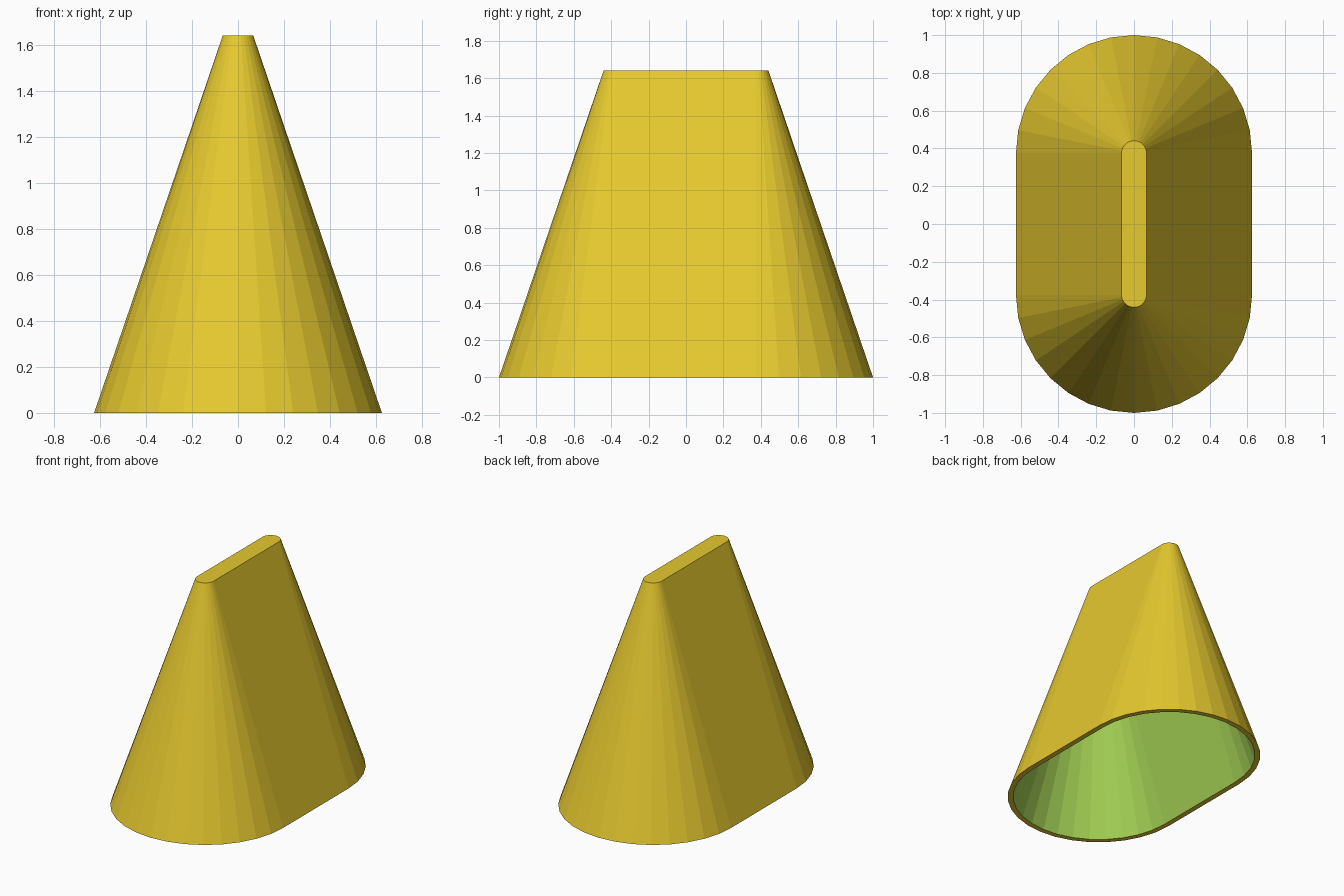
import bpy, bmesh, math

if "Cube" in bpy.data.objects:
    bpy.data.objects.remove(bpy.data.objects["Cube"])

STRAIGHT = 0.375   # half length of the straight sides
SEGMENTS = 16      # facets per rounded end


def make_material(name, rgb):
    mat = bpy.data.materials.new(name)
    linear = [((c / 255 + 0.055) / 1.055) ** 2.4 for c in rgb]
    mat.diffuse_color = (*linear, 1)
    mat.use_nodes = True
    mat.node_tree.nodes["Principled BSDF"].inputs["Base Color"].default_value = mat.diffuse_color
    return mat


def stadium_ring(bm, radius, z):
    """Rounded slot outline, counter-clockwise from above."""
    ring = []
    for end in (0, 1):
        for i in range(SEGMENTS + 1):
            a = math.pi * (end + i / SEGMENTS)
            y = STRAIGHT if end == 0 else -STRAIGHT
            ring.append(bm.verts.new((radius * math.cos(a), y + radius * math.sin(a), z)))
    return ring


def bridge(bm, low, high, material):
    n = len(low)
    for i in range(n):
        j = (i + 1) % n
        face = bm.faces.new((low[i], low[j], high[j], high[i]))
        face.material_index = material


bm = bmesh.new()
outer_base = stadium_ring(bm, 0.625, 0)
outer_top = stadium_ring(bm, 0.066, 1.64)
inner_base = stadium_ring(bm, 0.587, 0)
inner_top = stadium_ring(bm, 0.04, 1.605)

# Outer wall, flat top and bottom rim
bridge(bm, outer_base, outer_top, 0)
bm.faces.new(outer_top).material_index = 0
bridge(bm, inner_base, outer_base, 0)

# Inner wall and ceiling of the cavity
bridge(bm, inner_top, inner_base, 1)
bm.faces.new(inner_top[::-1]).material_index = 1

bmesh.ops.recalc_face_normals(bm, faces=bm.faces)
mesh = bpy.data.meshes.new("tapered_shell")
bm.to_mesh(mesh)
bm.free()
mesh.materials.append(make_material("yellow", (236, 206, 48)))
mesh.materials.append(make_material("green", (163, 208, 84)))
shell = bpy.data.objects.new("tapered_shell", mesh)
bpy.context.collection.objects.link(shell)
